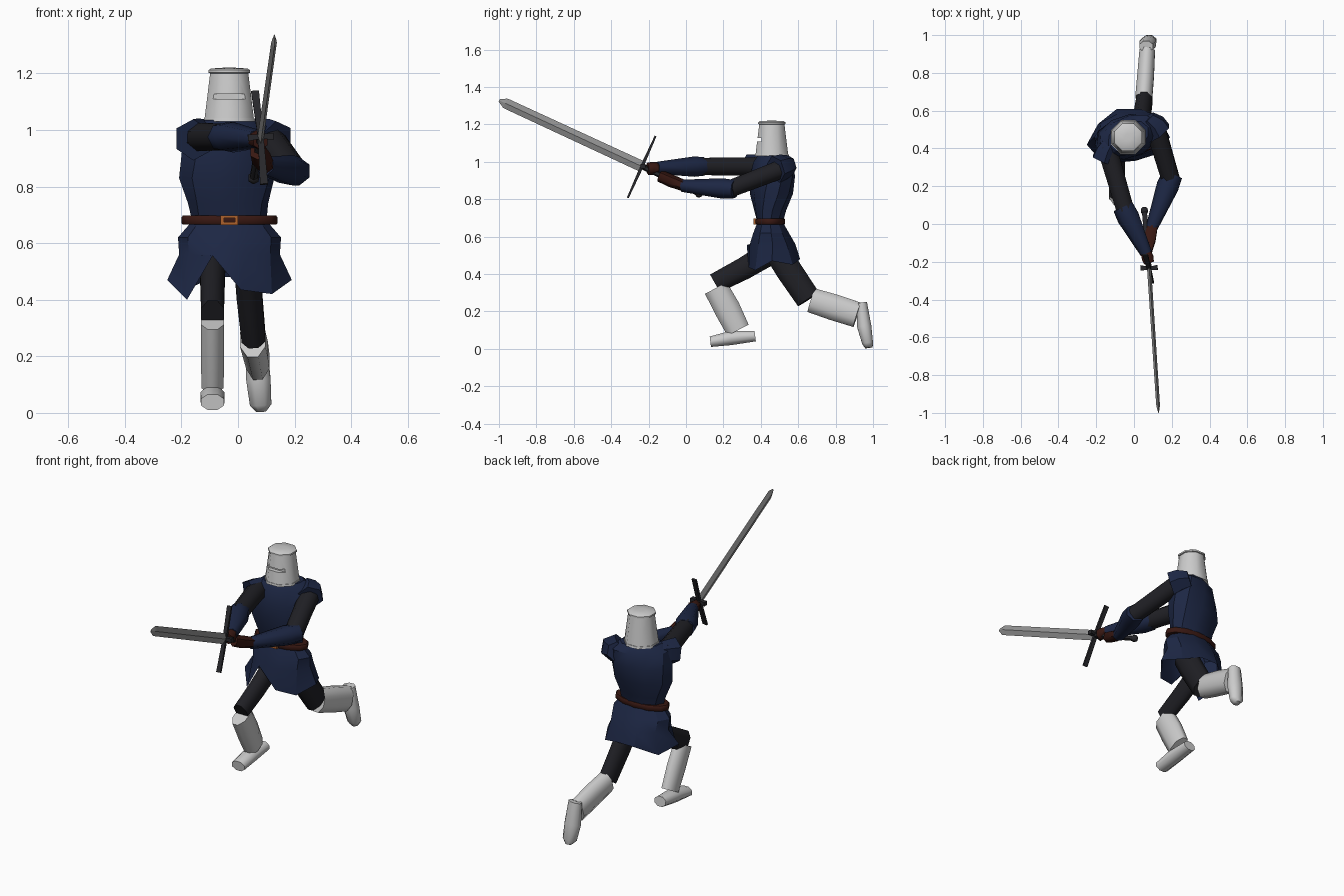
import bpy, bmesh
from math import cos, sin, pi, radians
from mathutils import Vector as V

if "Cube" in bpy.data.objects:
    bpy.data.objects.remove(bpy.data.objects["Cube"])


def material(name, rgb):
    m = bpy.data.materials.new(name)
    m.diffuse_color = (*rgb, 1)
    m.use_nodes = True
    m.node_tree.nodes["Principled BSDF"].inputs["Base Color"].default_value = m.diffuse_color
    return m


BLUE = material("blue cloth", (0.012, 0.02, 0.058))
BLACK = material("black cloth", (0.014, 0.014, 0.018))
BROWN = material("brown leather", (0.04, 0.009, 0.006))
BRASS = material("brass", (0.42, 0.12, 0.025))
IRON = material("dark iron", (0.02, 0.02, 0.024))
STEEL = material("blade steel", (0.3, 0.3, 0.3))


def finish(name, bm, mat=None, smooth=50):
    bmesh.ops.recalc_face_normals(bm, faces=bm.faces)
    me = bpy.data.meshes.new(name)
    bm.to_mesh(me)
    bm.free()
    ob = bpy.data.objects.new(name, me)
    bpy.context.collection.objects.link(ob)
    if mat:
        me.materials.append(mat)
    if smooth:
        bpy.ops.object.select_all(action='DESELECT')
        ob.select_set(True)
        bpy.context.view_layer.objects.active = ob
        bpy.ops.object.shade_smooth_by_angle(angle=radians(smooth))
    return ob


def ring(c, u, v, a, b, n, phase=0.0):
    return [V(c) + u * a * cos(phase + 2 * pi * i / n) + v * b * sin(phase + 2 * pi * i / n)
            for i in range(n)]


def loft(name, rings, mat=None, caps=True, smooth=50):
    bm = bmesh.new()
    rows = [[bm.verts.new(p) for p in r] for r in rings]
    n = len(rows[0])
    for r, s in zip(rows, rows[1:]):
        for i in range(n):
            j = (i + 1) % n
            bm.faces.new((r[i], r[j], s[j], s[i]))
    if caps:
        bm.faces.new(rows[0][::-1])
        bm.faces.new(rows[-1])
    return finish(name, bm, mat, smooth)


def tube(name, pts, radii, mat=None, n=8, flat_sides=True, smooth=60):
    """Limb along a path; radii are (sideways, in-plane) half widths."""
    pts = [V(p) for p in pts]
    ax = (pts[-1] - pts[0]).normalized()
    side = V((1, 0, 0)) if abs(ax.x) < 0.9 else V((0, 1, 0))
    u = (side - ax * side.dot(ax)).normalized()
    v = ax.cross(u)
    k = 1 / cos(pi / n) if flat_sides else 1
    ph = pi / n if flat_sides else 0
    return loft(name, [ring(p, u, v, a * k, b * k, n, ph) for p, (a, b) in zip(pts, radii)],
                mat, smooth=smooth)


def zring(z, cx, cy, rx, ry, rot=0, n=10, phase=0.0):
    t = radians(rot)
    return ring((cx, cy, z), V((cos(t), sin(t), 0)), V((-sin(t), cos(t), 0)), rx, ry, n, phase)


def box(name, lo, hi, mat=None):
    lo, hi = V(lo), V(hi)
    bm = bmesh.new()
    bmesh.ops.create_cube(bm, size=1)
    for w in bm.verts:
        w.co = V([(lo[i] + hi[i]) / 2 + w.co[i] * (hi[i] - lo[i]) for i in range(3)])
    return finish(name, bm, mat, 0)


# Helmet with rims, nearly flat top and eye slit
prof = [(1.03, .088), (1.03, .099), (1.042, .097), (1.042, .094), (1.2, .073),
        (1.202, .079), (1.211, .079), (1.217, .07), (1.22, .02)]
helmet = loft("helmet", [zring(z, -.031, .459, r, r, 0, 8, pi / 8) for z, r in prof])
cutter = box("slit_cutter", (-.088, .3, 1.109), (.026, .405, 1.127))
cutter.hide_render = True
mod = helmet.modifiers.new("slit", 'BOOLEAN')
mod.object = cutter
mod.solver = 'EXACT'
bpy.context.view_layer.objects.active = helmet
bpy.ops.object.modifier_apply(modifier="slit")
bpy.data.objects.remove(cutter)

# Torso twisting towards the shoulders
loft("tunic_torso", [zring(*r) for r in (
    (.67, -.03, .45, .13, .07, 0), (.74, -.035, .45, .142, .086, 5),
    (.83, -.04, .457, .172, .112, 12), (.92, -.035, .462, .172, .115, 18),
    (1.0, -.03, .468, .165, .1, 24), (1.035, -.03, .465, .115, .075, 24))], BLUE, smooth=30)

# Skirt with a hem lifted over the leading thigh
hem = [(.19, .46, .47), (.13, .57, .45), (.03, .61, .48), (-.09, .61, .48), (-.19, .53, .43),
       (-.25, .42, .47), (-.18, .34, .40), (-.09, .325, .555), (.01, .335, .435), (.12, .37, .42)]
loft("tunic_skirt", [zring(.68, -.03, .45, .13, .07), zring(.62, -.03, .455, .182, .1),
                     zring(.56, -.03, .463, .178, .128), [V(p) for p in hem]],
     BLUE, caps=False, smooth=30)

# Belt and buckle
loft("belt", [zring(z, -.03, .449, rx, ry, 0, 12) for z, rx, ry in (
    (.665, .165, .076), (.671, .17, .081), (.691, .17, .081), (.697, .165, .076))], BROWN)
for lo, hi in (((-.061, .664), (-.05, .698)), ((-.011, .664), (0, .698)),
               ((-.061, .664), (0, .674)), ((-.061, .688), (0, .698))):
    box("buckle_bar", (lo[0], .36, lo[1]), (hi[0], .38, hi[1]), BRASS)

# Leading leg
tube("front_thigh", [(-.09, .46, .52), (-.09, .31, .43), (-.09, .155, .35)],
     [(.045, .065), (.042, .06), (.04, .054)], BLACK)
tube("front_boot", [(-.09, .16, .325), (-.09, .22, .215), (-.09, .278, .1)],
     [(.041, .066), (.041, .07), (.039, .064)])
tube("front_foot", [(-.09, .37, .068), (-.09, .24, .058), (-.09, .13, .038)],
     [(.036, .028), (.042, .038), (.041, .028)])

# Trailing leg
tube("rear_thigh", [(.03, .47, .55), (.04, .55, .42), (.055, .655, .265)],
     [(.045, .07), (.045, .07), (.042, .067)], BLACK)
tube("rear_boot", [(.052, .67, .26), (.062, .79, .222), (.07, .915, .182)],
     [(.045, .066), (.044, .07), (.041, .068)])
tube("rear_foot", [(.065, .94, .245), (.072, .953, .12), (.08, .971, .03), (.082, .978, .006)],
     [(.036, .028), (.043, .038), (.038, .029), (.018, .02)])

# Arms: shoulder cap, upper arm, forearm cuff and glove for each side
arms = {
    "right": dict(cap=[(-.11, .45, .985), (-.14, .39, .975), (-.158, .335, .965)],
                  sh=(-.145, .41, .975), el=(-.045, .07, .975), wr=(.066, -.155, .968),
                  hand=(.08, -.205, .962)),
    "left": dict(cap=[(.07, .56, .985), (.11, .525, .975), (.135, .48, .96)],
                 sh=(.11, .52, .965), el=(.195, .235, .855), wr=(.095, -.02, .872),
                 hand=(.07, -.14, .925)),
}
for s, a in arms.items():
    sh, el, wr, hand = (V(a[k]) for k in ("sh", "el", "wr", "hand"))
    tube(s + "_shoulder_cap", a["cap"], [(.04, .045), (.056, .058), (.064, .064)], BLUE, n=6, smooth=30)
    tube(s + "_upper_arm", [sh, el], [(.052, .05), (.047, .046)], BLACK)
    fore = wr - el
    tube(s + "_forearm", [el - fore * .1, el + fore * .15, wr],
         [(.052, .046), (.056, .05), (.03, .03)], BLUE, n=7)
    tube(s + "_glove", [wr - fore * .05, wr.lerp(hand, .5), hand],
         [(.026, .026), (.032, .03), (.026, .028)], BROWN, n=6)

# Sword: diamond blade, crossguard, grip and pommel
pommel, guard, tip = V((.055, .07, .83)), V((.08, -.235, .975)), V((.13, -.998, 1.328))
along = (tip - guard).normalized()
tube("blade", [guard, tip - along * .05, tip - along * .035, tip],
     [(.011, .03), (.01, .028), (.009, .027), (.002, .008)], STEEL, n=4, flat_sides=False, smooth=0)
tube("grip", [pommel, guard], [(.013, .013), (.013, .013)], IRON, n=6)
tube("pommel", [pommel - along * .018, pommel - along * .007, pommel + along * .007, pommel + along * .018],
     [(.01, .01), (.018, .018), (.018, .018), (.01, .01)], IRON, n=6)
tube("crossguard", [(.06, -.163, 1.137), (.08, -.235, .977), (.092, -.311, .808)],
     [(.014, .005), (.01, .009), (.014, .005)], IRON, n=4, smooth=0)
tube("guard_lugs", [(.035, -.232, .972), (.08, -.235, .977), (.125, -.23, .977)],
     [(.014, .012), (.008, .008), (.014, .012)], IRON, n=4, smooth=0)
